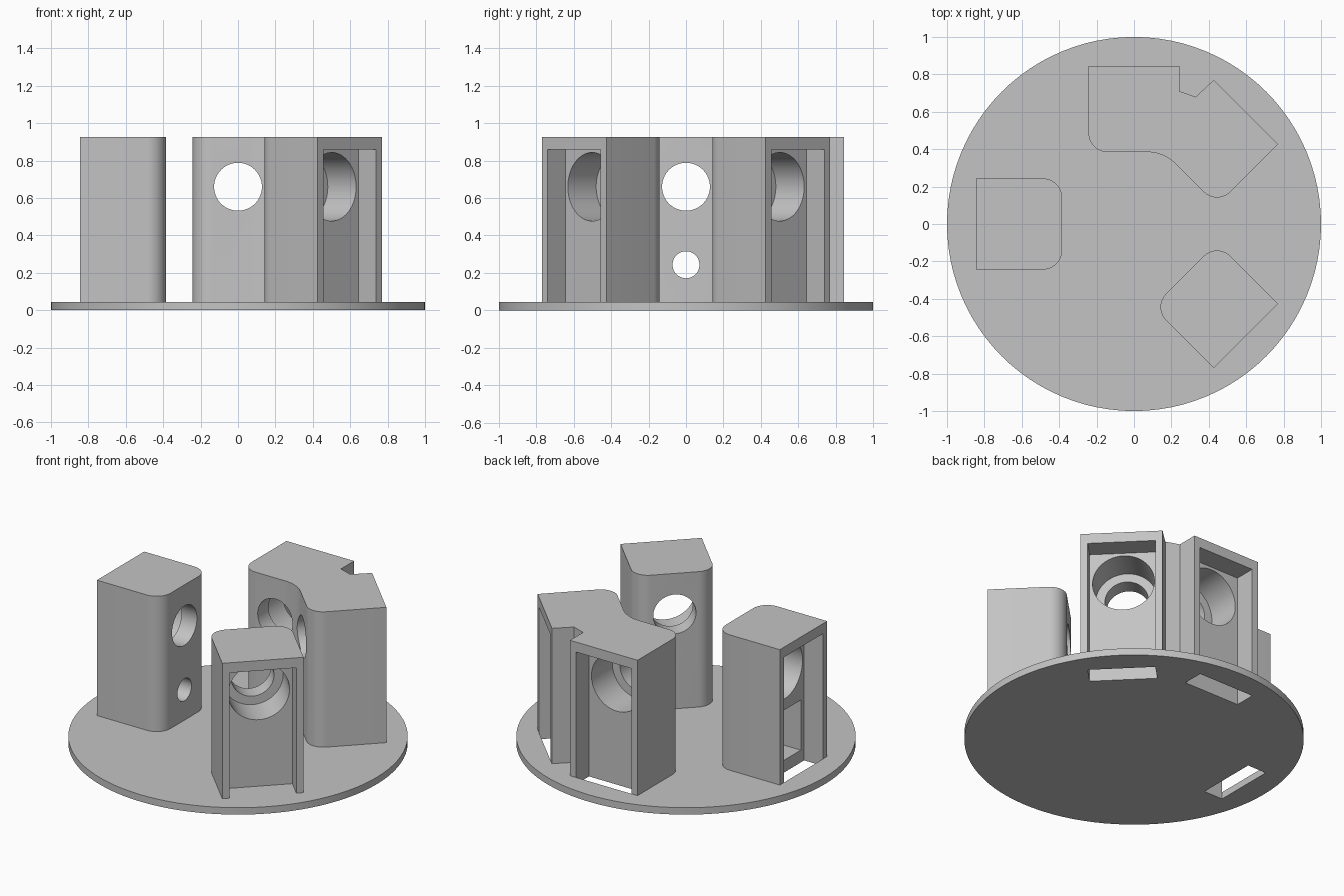
import bpy, bmesh, math
from mathutils import Vector, Matrix

if "Cube" in bpy.data.objects:
    bpy.data.objects.remove(bpy.data.objects["Cube"])

PLATE, TOP = 0.045, 0.925          # plate thickness, block top
R_IN, R_OUT, HALF = 0.385, 0.845, 0.243   # block radial extent, half width
R_FLOOR, SLOT = 0.71, 0.2          # recess floor and half width
HOLE_Z = 0.66

grey = bpy.data.materials.new("plain grey")
grey.diffuse_color = (0.55, 0.55, 0.55, 1)
grey.use_nodes = True
grey.node_tree.nodes["Principled BSDF"].inputs["Base Color"].default_value = grey.diffuse_color


def finish(bm, name):
    bmesh.ops.recalc_face_normals(bm, faces=bm.faces)
    me = bpy.data.meshes.new(name)
    bm.to_mesh(me)
    bm.free()
    me.materials.append(grey)
    ob = bpy.data.objects.new(name, me)
    bpy.context.collection.objects.link(ob)
    return ob


def rounded(corners, steps=10):
    """Outline from (x, y, fillet radius) corners."""
    out = []
    for i, (x, y, r) in enumerate(corners):
        p = Vector((x, y))
        if r == 0:
            out.append(p)
            continue
        a = (Vector(corners[i - 1][:2]) - p).normalized()
        b = (Vector(corners[(i + 1) % len(corners)][:2]) - p).normalized()
        half = a.angle(b) / 2
        c = p + (a + b).normalized() * (r / math.sin(half))
        t = r / math.tan(half)
        v0, v1 = p + a * t - c, p + b * t - c
        sweep = math.atan2(v0.cross(v1), v0.dot(v1))
        for k in range(steps + 1):
            out.append(c + Matrix.Rotation(sweep * k / steps, 2) @ v0)
    return out


def prism(name, outline, z0, z1):
    bm = bmesh.new()
    face = bm.faces.new([bm.verts.new((p[0], p[1], z0)) for p in outline])
    ext = bmesh.ops.extrude_face_region(bm, geom=[face])
    verts = [v for v in ext["geom"] if isinstance(v, bmesh.types.BMVert)]
    bmesh.ops.translate(bm, verts=verts, vec=(0, 0, z1 - z0))
    return finish(bm, name)


def polar(angle, r, t):
    """Point at radial distance r and sideways offset t."""
    return (r * math.cos(angle) - t * math.sin(angle),
            r * math.sin(angle) + t * math.cos(angle))


def box_cut(angle, r0, r1, half, z0, z1):
    pts = [polar(angle, r, t) for r, t in
           ((r0, -half), (r1, -half), (r1, half), (r0, half))]
    return prism("box_cutter", pts, z0, z1)


def round_cut(angle, r0, r1, radius, z):
    bm = bmesh.new()
    bmesh.ops.create_cone(bm, cap_ends=True, segments=64, radius1=radius,
                          radius2=radius, depth=r1 - r0)
    m = (Matrix.Rotation(angle, 4, 'Z')
         @ Matrix.Translation(((r0 + r1) / 2, 0, z))
         @ Matrix.Rotation(math.pi / 2, 4, 'Y'))
    bmesh.ops.transform(bm, matrix=m, verts=bm.verts)
    return finish(bm, "round_cutter")


def cut(ob, cutters):
    bpy.context.view_layer.objects.active = ob
    for c in cutters:
        mod = ob.modifiers.new("cut", 'BOOLEAN')
        mod.operation, mod.solver, mod.object = 'DIFFERENCE', 'EXACT', c
        bpy.ops.object.modifier_apply(modifier=mod.name)
        bpy.data.objects.remove(c)


def smooth(ob):
    bpy.ops.object.select_all(action='DESELECT')
    ob.select_set(True)
    bpy.context.view_layer.objects.active = ob
    bpy.ops.object.shade_smooth_by_angle(angle=math.radians(25))


def bay(ob, angle):
    """Outer recess, counterbore and through hole."""
    cut(ob, [box_cut(angle, R_FLOOR, 0.95, SLOT, -0.1, 0.86),
             round_cut(angle, 0.496, 0.78, 0.183, HOLE_Z),
             round_cut(angle, 0.30, 0.60, 0.128, HOLE_Z)])


def block_corners(angle):
    return [(*polar(angle, r, t), f) for r, t, f in
            ((R_OUT, -HALF, 0), (R_OUT, HALF, 0),
             (R_IN, HALF, 0.1), (R_IN, -HALF, 0.1))]


WEST, NORTH = math.pi, math.pi / 2
NE, SE = math.pi / 4, -math.pi / 4

# Round base plate with three slots
plate = prism("base_plate", [polar(2 * math.pi * i / 96, 1, 0) for i in range(96)], 0, PLATE)
cut(plate, [box_cut(a, R_FLOOR, R_OUT, SLOT, -0.1, 0.2) for a in (WEST, NORTH, NE)])
smooth(plate)

# Left holder with lower pocket and small hole
left = prism("left_holder", rounded(block_corners(WEST)), PLATE, TOP)
bay(left, WEST)
cut(left, [box_cut(WEST, 0.5, 0.78, 0.165, 0.08, 0.405),
           round_cut(WEST, 0.30, 0.60, 0.072, 0.243)])
smooth(left)

# Front right holder
right = prism("front_right_holder", rounded(block_corners(SE)), PLATE, TOP)
bay(right, SE)
smooth(right)

# Joined pair of holders at the back
n, e = block_corners(NORTH), block_corners(NE)
joint = (R_IN * math.sqrt(2) - R_IN, R_IN, 0.22)
pair = prism("back_double_holder", rounded(
    [n[1], n[2], joint, e[3], e[0], e[1], (0.33, 0.68, 0), (HALF, 0.71, 0), n[0]]), PLATE, TOP)
bay(pair, NORTH)
bay(pair, NE)
smooth(pair)
